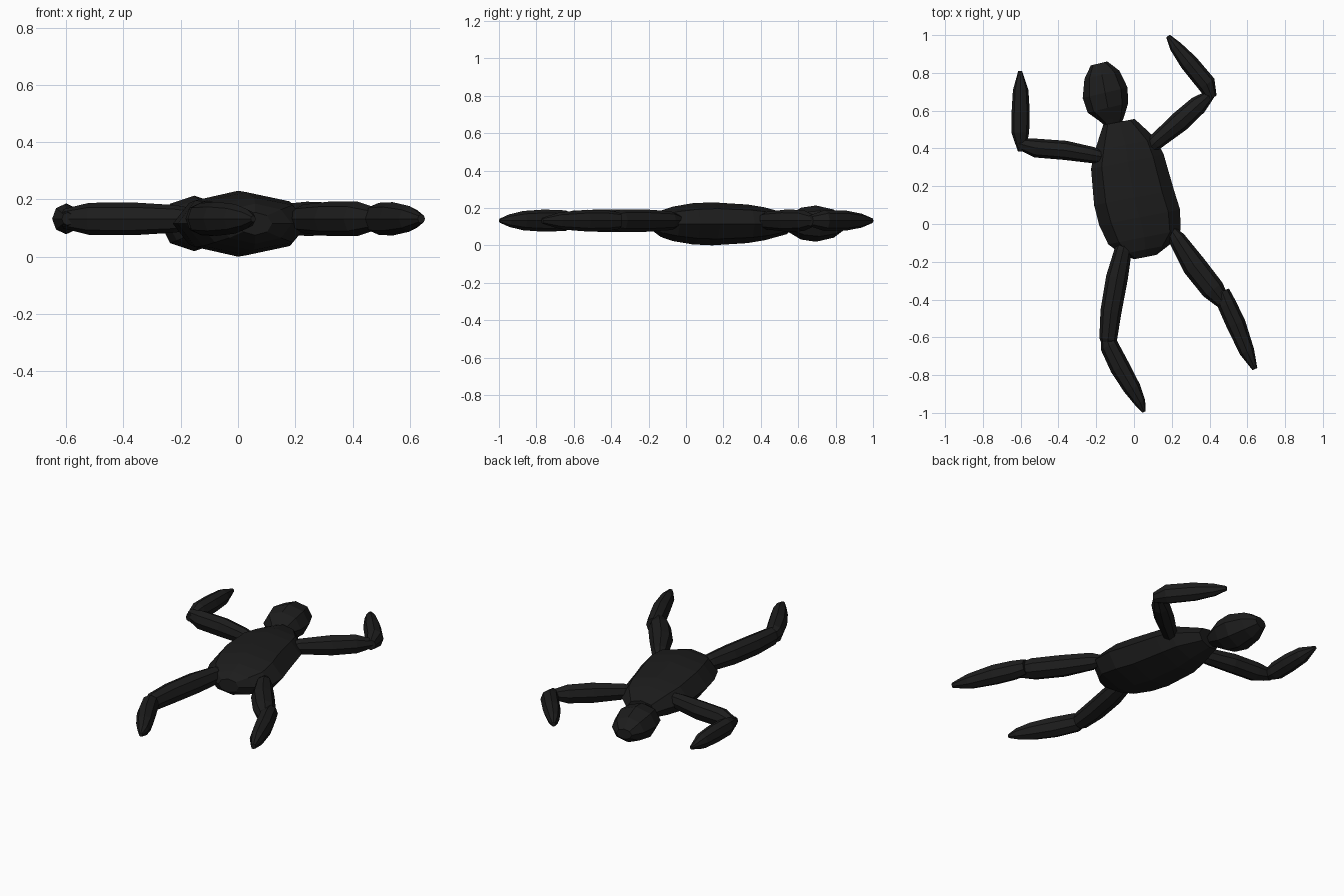
import bpy, bmesh, math
from mathutils import Vector

mat = bpy.data.materials.new("black_body")
mat.diffuse_color = (0.012, 0.012, 0.012, 1)


def loft(name, stations, z, sides=8):
    """Flat-shaded closed loft; stations are (x, y, half width, half height)."""
    bm = bmesh.new()
    a, b = Vector(stations[0][:2]), Vector(stations[-1][:2])
    d = (b - a).normalized()
    n = Vector((-d.y, d.x))
    rings = []
    for x, y, w, h in stations:
        ring = []
        for i in range(sides):
            t = 2 * math.pi * i / sides
            c, s = math.cos(t), math.sin(t)
            ring.append(bm.verts.new((x + n.x * w * c, y + n.y * w * c, z + h * s)))
        rings.append(ring)
    for r0, r1 in zip(rings, rings[1:]):
        for i in range(sides):
            j = (i + 1) % sides
            bm.faces.new((r0[i], r0[j], r1[j], r1[i]))
    bm.faces.new(rings[0])
    bm.faces.new(rings[-1])
    bmesh.ops.recalc_face_normals(bm, faces=bm.faces)
    me = bpy.data.meshes.new(name)
    bm.to_mesh(me)
    bm.free()
    me.materials.append(mat)
    bpy.context.collection.objects.link(bpy.data.objects.new(name, me))


def limb(name, pts):
    """Limb segment of (x, y, half width), slightly thicker than wide."""
    loft(name, [(x, y, w, min(w * 1.12, 0.06)) for x, y, w in pts], 0.132)


# Torso and head
loft("torso", [(-.08, .54, .085, .055), (-.045, .42, .165, .088), (-.035, .33, .196, .103),
               (.0, .14, .215, .115), (.03, .035, .218, .11), (.055, -.07, .195, .092),
               (.06, -.135, .13, .07), (.06, -.175, .06, .04)], 0.115)
loft("head", [(-.185, .85, .045, .03), (-.17, .79, .095, .075), (-.153, .695, .122, .097),
              (-.138, .615, .11, .085), (-.116, .56, .068, .052), (-.106, .52, .04, .03)], 0.116)

# Arms
limb("left_upper_arm", [(-.14, .35, .03), (-.22, .365, .043), (-.365, .39, .051),
                        (-.52, .402, .05), (-.61, .425, .03)])
limb("left_forearm", [(-.595, .385, .02), (-.602, .485, .047), (-.60, .595, .048),
                      (-.60, .71, .041), (-.603, .81, .01)])
limb("right_upper_arm", [(.075, .395, .025), (.11, .43, .042), (.24, .54, .055),
                         (.34, .63, .05), (.415, .695, .022)])
limb("right_forearm", [(.415, .665, .027), (.385, .74, .05), (.29, .855, .048),
                       (.22, .94, .033), (.18, .995, .012)])

# Legs
limb("right_thigh", [(.19, -.02, .02), (.228, -.08, .045), (.318, -.22, .064),
                     (.418, -.347, .062), (.48, -.425, .035)])
limb("right_shin", [(.466, -.357, .04), (.492, -.426, .05), (.54, -.53, .052),
                    (.598, -.675, .04), (.64, -.768, .014)])
limb("left_thigh", [(-.042, -.07, .025), (-.058, -.14, .046), (-.09, -.283, .058),
                    (-.122, -.463, .056), (-.137, -.61, .047), (-.143, -.665, .02)])
limb("left_shin", [(-.153, -.585, .025), (-.132, -.643, .049), (-.074, -.76, .053),
                   (-.01, -.87, .046), (.032, -.945, .03), (.053, -.995, .01)])
